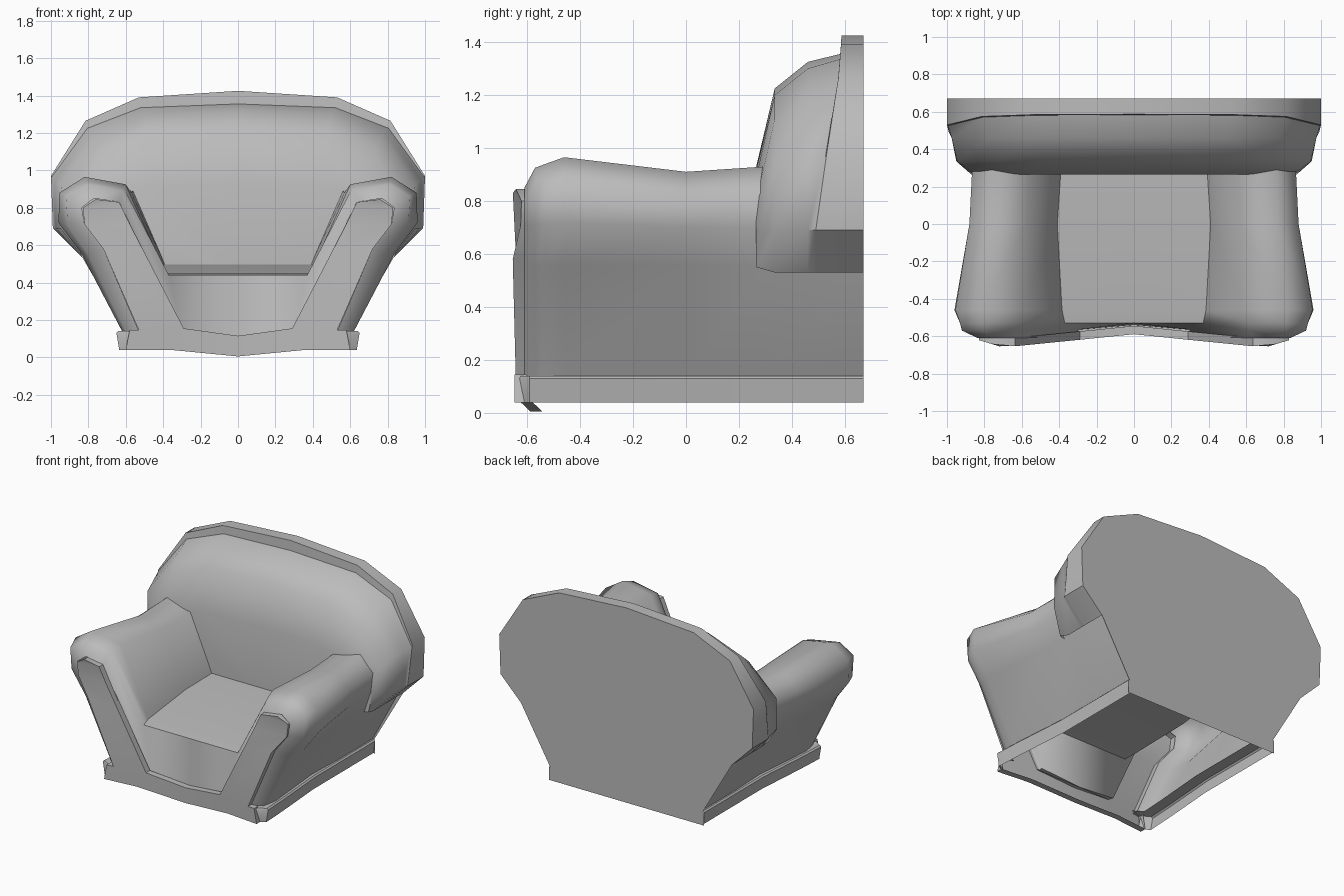
import bpy
import bmesh
import math
from mathutils import Matrix, Vector

default_cube = bpy.data.objects.get("Cube")
if default_cube:
    bpy.data.objects.remove(default_cube, do_unlink=True)

fabric = bpy.data.materials.new("grey_fabric")
fabric.use_nodes = True
fabric.diffuse_color = (0.5, 0.5, 0.5, 1)
fabric.node_tree.nodes["Principled BSDF"].inputs["Base Color"].default_value = fabric.diffuse_color


def finish(bm, name, angle):
    """Mirror the half mesh across x, orient it outward and make the object."""
    geometry = bm.verts[:] + bm.edges[:] + bm.faces[:]
    bmesh.ops.mirror(bm, geom=geometry, matrix=Matrix.Identity(4), merge_dist=0.001, axis='X')
    bmesh.ops.recalc_face_normals(bm, faces=bm.faces)
    bm.normal_update()
    middle = sum((v.co for v in bm.verts), Vector()) / len(bm.verts)
    outward = sum(f.normal.dot(f.calc_center_median() - middle) * f.calc_area() for f in bm.faces)
    if outward < 0:
        bmesh.ops.reverse_faces(bm, faces=bm.faces)
    mesh = bpy.data.meshes.new(name)
    bm.to_mesh(mesh)
    bm.free()
    mesh.materials.append(fabric)
    obj = bpy.data.objects.new(name, mesh)
    bpy.context.collection.objects.link(obj)
    bpy.ops.object.select_all(action='DESELECT')
    obj.select_set(True)
    bpy.context.view_layer.objects.active = obj
    bpy.ops.object.shade_smooth_by_angle(angle=math.radians(angle))
    return obj


def loft(bm, sections):
    """Join matching rows of points with quads and return the vertex rows."""
    rows = [[bm.verts.new(p) for p in section] for section in sections]
    for a, b in zip(rows, rows[1:]):
        for i in range(len(a) - 1):
            bm.faces.new((a[i], a[i + 1], b[i + 1], b[i]))
    return rows


def at_depth(y, profile):
    """Place an (x, z) profile at depth y."""
    return [(x, y, z) for x, z in profile]


# Arms and seat: one sheet from the outer foot, over the arm, to the seat centre
front_roll = at_depth(-.61, [(.53, .14), (.72, .58), (.82, .71), (.835, .8), (.77, .85), (.635, .83)])
front_roll += [(.29, -.6, .14), (0, -.545, .1)]
shoulder = at_depth(-.57, [(.6, .14), (.8, .55), (.91, .71), (.92, .86), (.81, .925), (.62, .89)])
shoulder += [(.3, -.565, .14), (0, -.54, .1)]
lip = at_depth(-.53, [(.61, .14), (.82, .555), (.93, .715), (.93, .87), (.815, .94), (.61, .905), (.37, .44), (0, .44)])
widest = at_depth(-.46, [(.62, .14), (.84, .56), (.96, .72), (.955, .88), (.82, .965), (.6, .925), (.385, .45), (0, .45)])
waist = at_depth(0, [(.58, .14), (.8, .56), (.87, .7), (.88, .82), (.77, .91), (.57, .88), (.41, .48), (0, .48)])
rear = at_depth(.3, [(.59, .14), (.81, .55), (.86, .7), (.865, .83), (.76, .93), (.56, .89), (.39, .5), (0, .5)])
tail = [(x, .67, z) for x, y, z in rear]
bm = bmesh.new()
loft(bm, [front_roll, shoulder, lip, widest, waist, rear, tail])
finish(bm, "arms_and_seat", 60)

# Backrest: stacked outlines from the rear plane to the cushion front
outline = [(0, 1.425), (.53, 1.39), (.815, 1.265), (1, .97), (.99, .69), (.83, .53)]
inner = [(0, 1.355), (.52, 1.335), (.805, 1.225), (.995, .965), (.988, .69), (.83, .53)]
bulge = [(0, 1.325), (.5, 1.3), (.775, 1.2), (.975, .95), (.975, .69), (.83, .53)]
crown = [(0, 1.225), (.48, 1.2), (.73, 1.11), (.945, .91), (.95, .69), (.83, .53)]
cushion = [(0, .93), (.45, .92), (.65, .89), (.85, .8), (.87, .68), (.84, .55)]
rim_depth = (.587, .585, .575, .53, .49, .49)
bm = bmesh.new()
rows = loft(bm, [
    at_depth(.67, outline),
    [(x, y, z) for (x, z), y in zip(outline, rim_depth)],
    [(x, y - .004, z) for (x, z), y in zip(inner, rim_depth)],
    at_depth(.46, bulge),
    at_depth(.335, crown),
    at_depth(.265, cushion),
])
rear_foot = [bm.verts.new((x, .67, z)) for x, z in [(.6, .135), (.61, .13), (.61, .04), (0, .04)]]
bm.faces.new(rows[0] + rear_foot)
front_foot = [bm.verts.new((x, .265, .45)) for x in (.38, 0)]
bm.faces.new(rows[-1] + front_foot)
finish(bm, "backrest", 42)

# Plinth: a band with a narrow ledge, pinched at mid depth
plan = [(.58, -.63), (.65, -.59), (.64, -.4), (.61, 0), (.61, .67)]
bm = bmesh.new()
loft(bm, [
    [(x - .015, y, .04) for x, y in plan],
    [(x, y, .13) for x, y in plan],
    [(x - .01, y, .14) for x, y in plan],
    [(x - .09, y + .02 * (y < 0), .14) for x, y in plan],
])
finish(bm, "plinth", 35)


# Front panel: a raised band running down both arms and across the foot
def panel_point(x, z):
    return (x, -.59 - .1 * x + .4 * max(0, x - .7) + .02 * max(0, .15 - z), z)


inside = [(.29, .155), (.51, .58), (.578, .71), (.635, .83)]
outside = [(.53, .145), (.72, .58), (.82, .71), (.83, .8)]
bm = bmesh.new()
inner_row, outer_row = loft(bm, [[panel_point(*p) for p in row] for row in (inside, outside)])
tip = bm.verts.new(panel_point(.76, .845))
bm.faces.new((inner_row[-1], outer_row[-1], tip))
foot = [bm.verts.new(panel_point(*p)) for p in [(.58, .145), (.6, .04), (.36, .04)]]
bm.faces.new([inner_row[0], outer_row[0]] + foot)
center = [bm.verts.new(panel_point(0, z)) for z in (.005, .115)]
bm.faces.new([inner_row[0], foot[-1]] + center)
border = [e for e in bm.edges if e.is_boundary and not all(v.co.x < .001 for v in e.verts)]
sides = bmesh.ops.extrude_edge_only(bm, edges=border)["geom"]
for v in sides:
    if isinstance(v, bmesh.types.BMVert):
        v.co.y += .045
finish(bm, "front_panel", 40)
